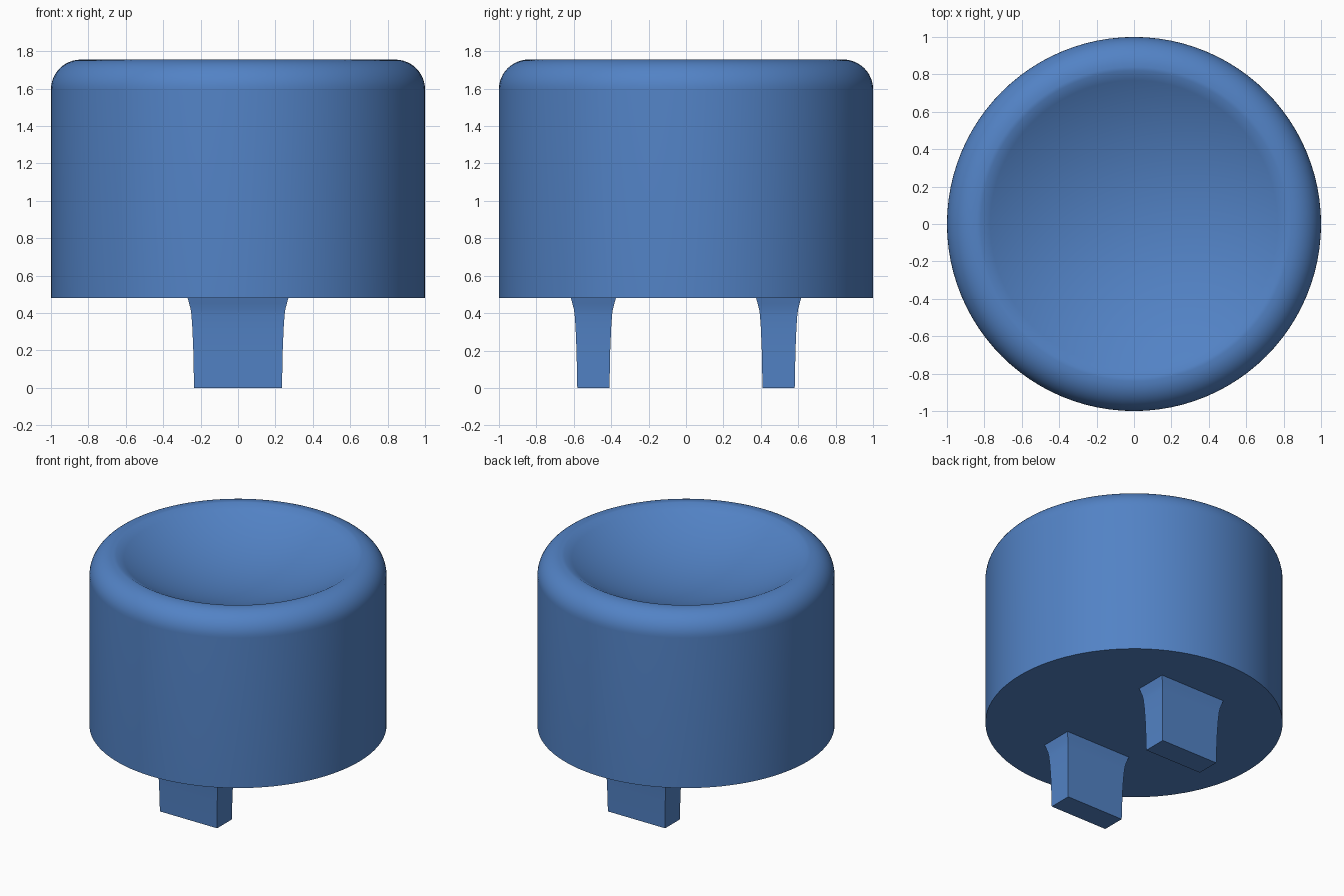
import bpy, bmesh, math

if "Cube" in bpy.data.objects:
    bpy.data.objects.remove(bpy.data.objects["Cube"])

blue = bpy.data.materials.new("blue plastic")
blue.diffuse_color = (0.085, 0.225, 0.56, 1)
blue.use_nodes = True
blue.node_tree.nodes["Principled BSDF"].inputs["Base Color"].default_value = blue.diffuse_color


def finish(name, bm, angle):
    bmesh.ops.recalc_face_normals(bm, faces=bm.faces)
    mesh = bpy.data.meshes.new(name)
    bm.to_mesh(mesh)
    bm.free()
    mesh.materials.append(blue)
    obj = bpy.data.objects.new(name, mesh)
    bpy.context.collection.objects.link(obj)
    bpy.ops.object.select_all(action='DESELECT')
    obj.select_set(True)
    bpy.context.view_layer.objects.active = obj
    bpy.ops.object.shade_smooth_by_angle(angle=math.radians(angle))
    return obj


# Round cap: flat underside, straight wall, rounded shoulder, dished top
BOTTOM, TOP, FILLET = 0.48, 1.755, 0.16
RIM, DEPTH = 0.82, 0.225
profile = [(0, BOTTOM), (1, BOTTOM)]
for i in range(13):
    a = math.radians(90 * i / 12)
    profile.append((1 - FILLET + FILLET * math.cos(a), TOP - FILLET + FILLET * math.sin(a)))
sphere = (RIM ** 2 + DEPTH ** 2) / (2 * DEPTH)
for i in range(17):
    r = RIM * (1 - i / 16)
    profile.append((r, TOP - DEPTH + sphere - math.sqrt(sphere ** 2 - r ** 2)))

bm = bmesh.new()
verts = [bm.verts.new((r, 0, z)) for r, z in profile]
edges = [bm.edges.new(pair) for pair in zip(verts, verts[1:])]
bmesh.ops.spin(bm, geom=verts + edges, cent=(0, 0, 0), axis=(0, 0, 1),
               angle=math.tau, steps=96, use_merge=False)
bmesh.ops.remove_doubles(bm, verts=bm.verts, dist=0.0005)
finish("cap", bm, 35)

# Two flared legs under the cap
FLARE = [(0, 0), (0.2, 0.004), (0.32, 0.009), (0.39, 0.014),
         (0.42, 0.018), (0.45, 0.026), (0.48, 0.034)]
for name, side in (("front_leg", -1), ("back_leg", 1)):
    bm = bmesh.new()
    rings = []
    for z, grow in FLARE:
        hx, hy = 0.235 + grow, 0.086 + grow
        rings.append([bm.verts.new((sx * hx, side * 0.495 + sy * hy, z))
                      for sx, sy in ((-1, -1), (1, -1), (1, 1), (-1, 1))])
    for low, high in zip(rings, rings[1:]):
        for k in range(4):
            n = (k + 1) % 4
            bm.faces.new((low[k], low[n], high[n], high[k]))
    bm.faces.new(rings[0])
    bm.faces.new(rings[-1])
    finish(name, bm, 30)
